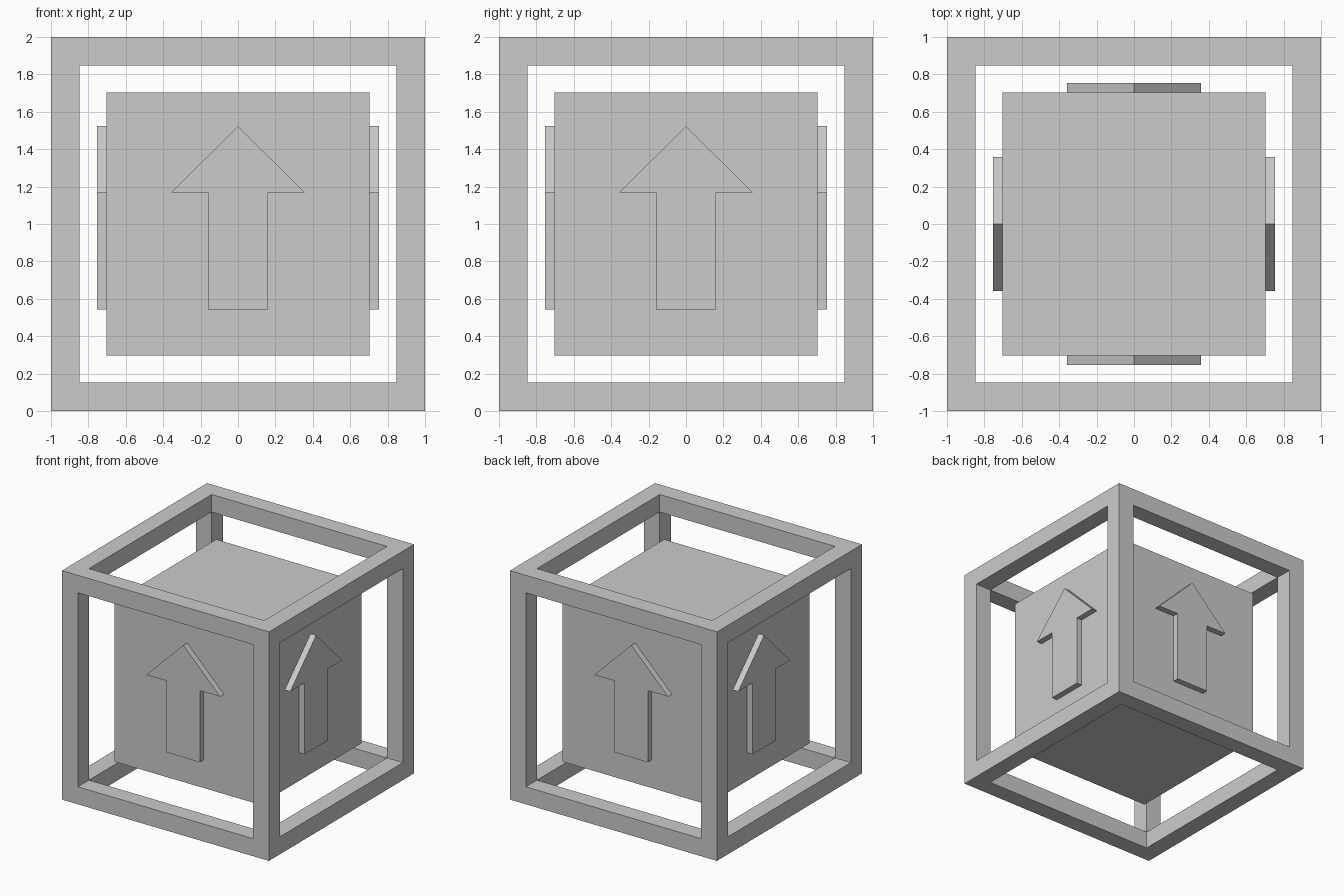
import bpy, bmesh, math
from itertools import product
from mathutils import Matrix, Vector

if "Cube" in bpy.data.objects:
    bpy.data.objects.remove(bpy.data.objects["Cube"])


def add_object(name, bm):
    bmesh.ops.recalc_face_normals(bm, faces=bm.faces)
    mesh = bpy.data.meshes.new(name)
    bm.to_mesh(mesh)
    bm.free()
    obj = bpy.data.objects.new(name, mesh)
    bpy.context.collection.objects.link(obj)
    return obj


# Open cube frame: outer skin of the edge and corner cells of a 3x3x3 grid
GRID = (-1.0, -0.847, 0.847, 1.0)
solid = {c for c in product(range(3), repeat=3) if sum(i != 1 for i in c) >= 2}
bm = bmesh.new()
for cell in solid:
    for axis, side in product(range(3), (0, 1)):
        neighbour = list(cell)
        neighbour[axis] += 2 * side - 1
        if tuple(neighbour) in solid:
            continue
        u, v = (axis + 1) % 3, (axis + 2) % 3
        loop = ((0, 0), (1, 0), (1, 1), (0, 1))
        verts = []
        for du, dv in (loop if side else reversed(loop)):
            p = Vector()
            p[axis] = GRID[cell[axis] + side]
            p[u], p[v] = GRID[cell[u] + du], GRID[cell[v] + dv]
            verts.append(bm.verts.new(p + Vector((0, 0, 1))))
        bm.faces.new(verts)
bmesh.ops.remove_doubles(bm, verts=bm.verts, dist=0.001)
bmesh.ops.dissolve_limit(bm, angle_limit=0.01, verts=bm.verts, edges=bm.edges)
add_object("outer_frame", bm)

# Solid inner block
bm = bmesh.new()
bmesh.ops.create_cube(bm, size=1.404, matrix=Matrix.Translation((0, 0, 1)))
add_object("inner_block", bm)

# Raised upward arrow on each of the four sides
half = [(0.16, 0.543), (0.16, 1.168), (0.357, 1.168)]
outline = half + [(0, 1.523)] + [(-x, z) for x, z in reversed(half)]
for i, side in enumerate(("front", "right", "back", "left")):
    bm = bmesh.new()
    face = bm.faces.new([bm.verts.new((x, -0.702, z)) for x, z in outline])
    ext = bmesh.ops.extrude_face_region(bm, geom=[face], use_keep_orig=True)
    moved = [g for g in ext["geom"] if isinstance(g, bmesh.types.BMVert)]
    bmesh.ops.translate(bm, verts=moved, vec=(0, -0.053, 0))
    bmesh.ops.rotate(bm, verts=bm.verts, cent=(0, 0, 0),
                     matrix=Matrix.Rotation(i * math.pi / 2, 3, 'Z'))
    add_object(side + "_arrow", bm)
